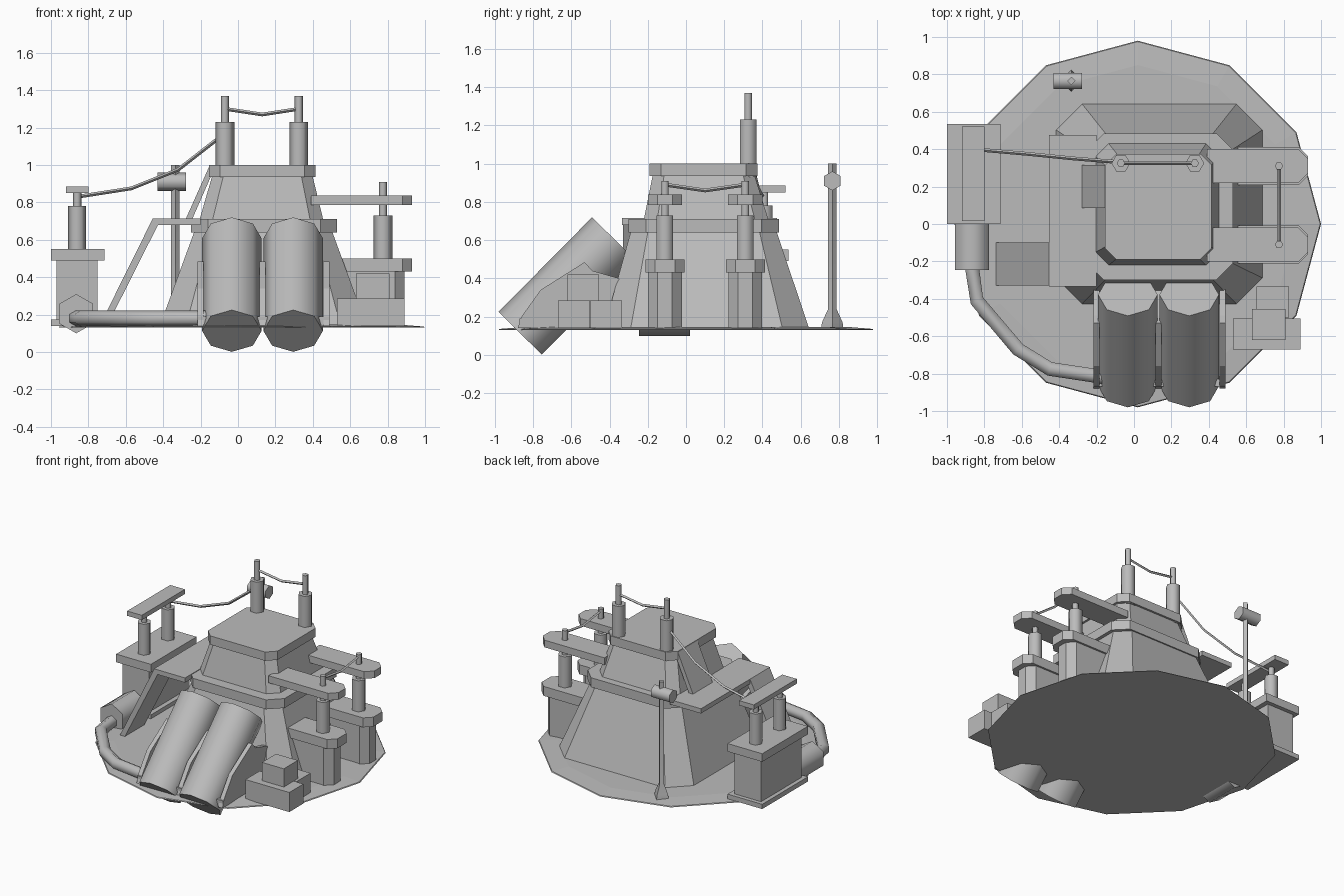
import bpy, bmesh, math
from mathutils import Vector

cube = bpy.data.objects.get("Cube")
if cube:
    bpy.data.objects.remove(cube, do_unlink=True)

grey = bpy.data.materials.new("plain_grey")
grey.use_nodes = True
grey.diffuse_color = (0.5, 0.5, 0.5, 1)
grey.node_tree.nodes["Principled BSDF"].inputs["Base Color"].default_value = (0.5, 0.5, 0.5, 1)


def finish(name, bm, smooth=False):
    bmesh.ops.recalc_face_normals(bm, faces=bm.faces)
    mesh = bpy.data.meshes.new(name)
    bm.to_mesh(mesh)
    bm.free()
    mesh.materials.append(grey)
    ob = bpy.data.objects.new(name, mesh)
    bpy.context.collection.objects.link(ob)
    if smooth:
        bpy.ops.object.select_all(action='DESELECT')
        ob.select_set(True)
        bpy.context.view_layer.objects.active = ob
        bpy.ops.object.shade_smooth_by_angle(angle=math.radians(65))
    return ob


def loft(name, rings, smooth=False):
    """Skin a list of equal-length point rings and cap both ends."""
    bm = bmesh.new()
    loops = [[bm.verts.new(p) for p in ring] for ring in rings]
    n = len(loops[0])
    for a, b in zip(loops, loops[1:]):
        for i in range(n):
            j = (i + 1) % n
            bm.faces.new((a[i], a[j], b[j], b[i]))
    bm.faces.new(loops[0])
    bm.faces.new(loops[-1])
    return finish(name, bm, smooth)


def box(name, x, y, z):
    ring = lambda h: [(x[0], y[0], h), (x[1], y[0], h), (x[1], y[1], h), (x[0], y[1], h)]
    return loft(name, [ring(z[0]), ring(z[1])])


def octagon(x, y, z, c):
    """Rectangle with cut corners."""
    (a, b), (d, e) = x, y
    return [(a + c, d, z), (b - c, d, z), (b, d + c, z), (b, e - c, z),
            (b - c, e, z), (a + c, e, z), (a, e - c, z), (a, d + c, z)]


def tube(name, path, radii, sides=6, side_axis=None, turn=0.0):
    """Round section swept along a path."""
    pts = [Vector(p) for p in path]
    rings = []
    for i, p in enumerate(pts):
        d = (pts[min(i + 1, len(pts) - 1)] - pts[max(i - 1, 0)]).normalized()
        ref = Vector(side_axis) if side_axis else Vector((0, 0, 1))
        u = (ref - d * ref.dot(d)).normalized()
        v = d.cross(u)
        r = radii[i] if isinstance(radii, (list, tuple)) else radii
        rings.append([p + r * (u * math.cos(t) + v * math.sin(t))
                      for t in (turn + k * math.tau / sides for k in range(sides))])
    return loft(name, rings, True)


def post(name, x, y, z0, z1, z2, r=0.05):
    """Thick insulator with a thin rod on top."""
    tube(name, [(x, y, z0), (x, y, z1)], r, 6, (1, 0, 0))
    tube(name + "_rod", [(x, y, z1), (x, y, z2)], 0.022, 6, (1, 0, 0))


def extrude_x(name, x, profile):
    return loft(name, [[(h, y, z) for y, z in profile] for h in x])


def extrude_y(name, y, profile):
    return loft(name, [[(x, h, z) for x, z in profile] for h in y])


# ground disc, slightly domed
def disc_ring(r, z):
    return [(0.02 + r * math.cos(k * math.tau / 12), r * math.sin(k * math.tau / 12), z)
            for k in range(12)]
loft("ground_disc", [disc_ring(0.9, 0.13), disc_ring(0.98, 0.13),
                     disc_ring(0.975, 0.136), disc_ring(0.85, 0.146)])

# two-tier tower
loft("tower_lower", [octagon((-0.42, 0.69), (-0.43, 0.645), 0.135, 0.14),
                     octagon((-0.235, 0.505), (-0.29, 0.475), 0.64, 0.09)])
loft("tower_lower_collar", [octagon((-0.25, 0.53), (-0.30, 0.485), z, 0.09) for z in (0.64, 0.71)])
loft("tower_upper", [octagon((-0.205, 0.455), (-0.22, 0.43), 0.71, 0.07),
                     octagon((-0.14, 0.40), (-0.175, 0.36), 0.935, 0.06)])
loft("tower_upper_collar", [octagon((-0.155, 0.415), (-0.19, 0.375), z, 0.06) for z in (0.935, 1.0)])

# roof antennas and their cables
for side, x in (("right", -0.07), ("left", 0.325)):
    post("roof_antenna_" + side, x, 0.325, 0.93, 1.23, 1.37)
tube("roof_cable", [(-0.07, 0.325, 1.3), (0.13, 0.325, 1.27), (0.325, 0.325, 1.3)], 0.01, 4)
tube("long_cable", [(-0.07, 0.33, 1.17), (-0.32, 0.35, 0.975), (-0.57, 0.375, 0.875),
                    (-0.86, 0.4, 0.83)], 0.01, 4)

# right platform and ramps
box("side_platform", (-0.455, -0.2), (-0.335, 0.475), (0.68, 0.715))
extrude_y("ground_ramp", (-0.33, -0.1),
          [(-0.455, 0.715), (-0.425, 0.685), (-0.70, 0.14), (-0.74, 0.14)])
extrude_y("roof_ramp", (0.085, 0.315),
          [(-0.155, 0.99), (-0.14, 0.95), (-0.245, 0.71), (-0.28, 0.71)])

# right generator block with bus bar
box("generator_base", (-1.0, -0.715), (0.0, 0.535), (0.14, 0.175))
box("generator_body", (-0.97, -0.75), (0.03, 0.505), (0.14, 0.49))
box("generator_cap", (-1.0, -0.715), (0.0, 0.535), (0.49, 0.55))
for i, y in enumerate((0.13, 0.41)):
    post("generator_post_%d" % i, -0.86, y, 0.55, 0.78, 0.86, 0.048)
box("bus_bar", (-0.92, -0.80), (0.015, 0.52), (0.85, 0.885))

# horizontal tank and the pipe to the cylinders
tube("side_tank", [(-0.865, -0.245, 0.205), (-0.865, 0.02, 0.205)], 0.105, 6)
tube("feed_pipe", [(-0.865, -0.24, 0.18), (-0.84, -0.41, 0.18), (-0.62, -0.67, 0.18),
                   (-0.45, -0.775, 0.18), (-0.15, -0.82, 0.18)], 0.043, 6)

# left arms: lower block, cap, post and upper arm
def arm(name, x0, x1, y, half, z, c=0.05):
    ring = lambda h: [(x0, y - half, h), (x1 - c, y - half, h), (x1, y - half + c, h),
                      (x1, y + half - c, h), (x1 - c, y + half, h), (x0, y + half, h)]
    loft(name, [ring(h) for h in z])

for side, y in (("front", -0.11), ("back", 0.31)):
    arm(side + "_block", 0.42, 0.89, y, 0.088, (0.14, 0.43))
    arm(side + "_block_cap", 0.42, 0.93, y, 0.102, (0.43, 0.5))
    arm(side + "_upper_arm", 0.39, 0.93, y, 0.09, (0.785, 0.838))
    post(side + "_arm_post", 0.775, y, 0.5, 0.73, 0.91)
tube("arm_cable", [(0.775, -0.11, 0.89), (0.775, 0.1, 0.86), (0.775, 0.31, 0.89)], 0.01, 4)

# stacked crates
box("crate_front_right", (0.53, 0.71), (-0.67, -0.505), (0.14, 0.285))
box("crate_front_left", (0.71, 0.89), (-0.67, -0.505), (0.14, 0.285))
box("crate_back", (0.655, 0.83), (-0.5, -0.335), (0.14, 0.285))
box("crate_top", (0.63, 0.81), (-0.62, -0.455), (0.285, 0.42))

# tilted cylinders and their cradle
for side, x in (("right", -0.033), ("left", 0.295)):
    tube("big_cylinder_" + side, [(x, -0.867, 0.113), (x, -0.378, 0.608)], 0.159, 8)
for i, x in enumerate((-0.2, 0.131, 0.472)):
    extrude_x("cradle_%d" % i, (x - 0.016, x + 0.016),
              [(-0.88, 0.14), (-0.86, 0.2), (-0.76, 0.34), (-0.53, 0.485),
               (-0.49, 0.44), (-0.35, 0.4), (-0.35, 0.14)])
box("cradle_bar", (-0.216, 0.488), (-0.87, -0.83), (0.14, 0.19))

# back lamp pole
px, py = -0.335, 0.765
tube("lamp_pole", [(px, py, 0.14), (px, py, 0.17), (px, py, 0.24), (px, py, 1.0)],
     [0.058, 0.054, 0.022, 0.022], 4, (1, 0, 0))
tube("lamp_drum", [(-0.43, py, 0.91), (-0.278, py, 0.91)], 0.05, 6)
